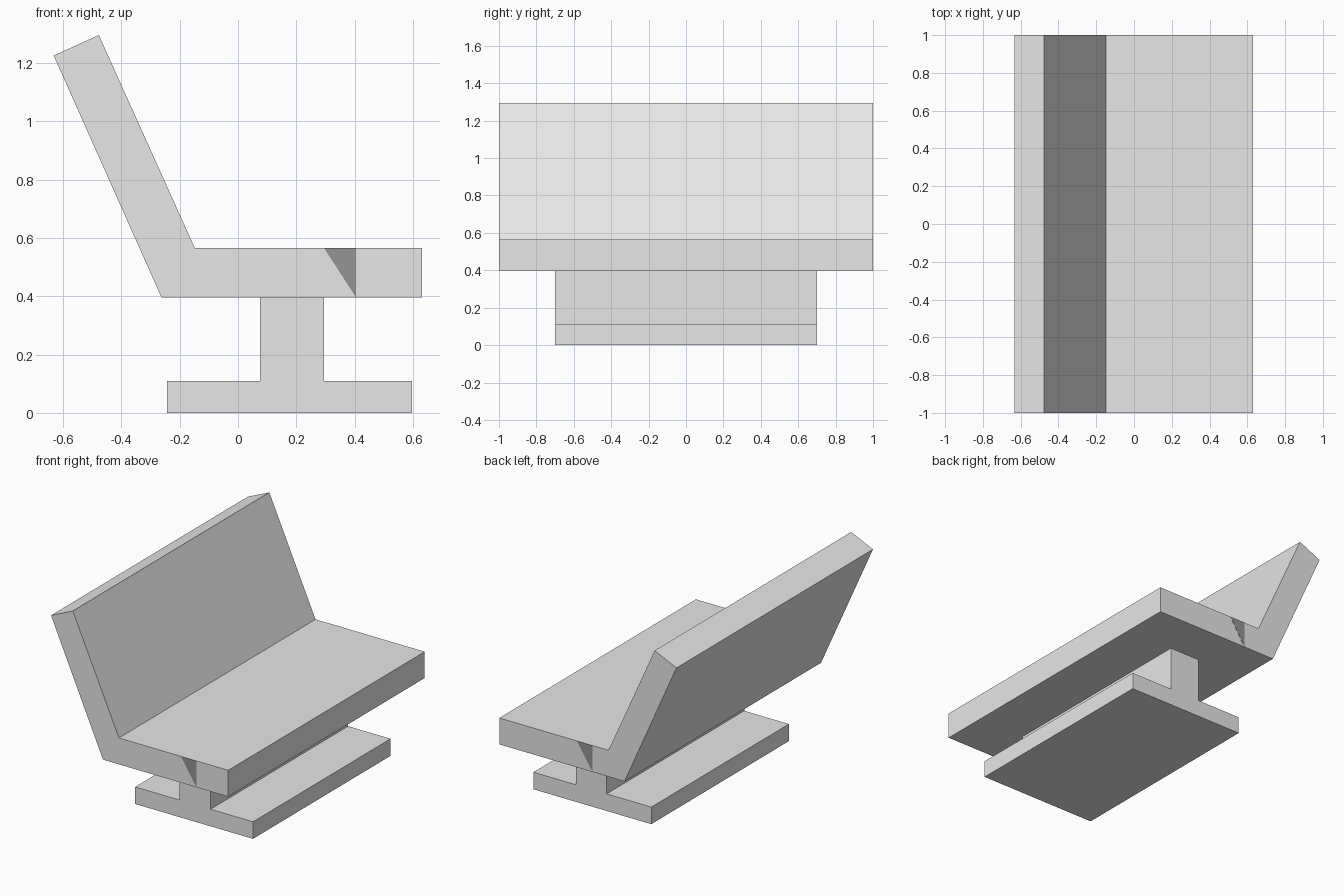
import bpy

if "Cube" in bpy.data.objects:
    bpy.data.objects.remove(bpy.data.objects["Cube"])


def material(name, value):
    mat = bpy.data.materials.new(name)
    mat.diffuse_color = (value, value, value, 1)
    mat.use_nodes = True
    mat.node_tree.nodes["Principled BSDF"].inputs["Base Color"].default_value = mat.diffuse_color
    return mat


def extrude(name, profile, y0, y1, mat):
    """Sweep an x-z outline (counter-clockwise seen from the front) from y0 to y1."""
    n = len(profile)
    verts = [(x, y, z) for y in (y0, y1) for x, z in profile]
    faces = [tuple(range(n)), tuple(range(2 * n - 1, n - 1, -1))]
    faces += [(i, i + n, (i + 1) % n + n, (i + 1) % n) for i in range(n)]
    mesh = bpy.data.meshes.new(name)
    mesh.from_pydata(verts, [], faces)
    mesh.materials.append(mat)
    obj = bpy.data.objects.new(name, mesh)
    bpy.context.collection.objects.link(obj)
    return obj


light_grey = material("light grey", 0.8)
dark_grey = material("dark grey", 0.3)

# Seat and leaning backrest in one bent slab
extrude("seat_and_backrest",
        [(-0.262, 0.395), (0.63, 0.395), (0.63, 0.565), (-0.148, 0.565),
         (-0.477, 1.295), (-0.632, 1.225)], -1, 1, light_grey)

# Pedestal: wide foot with a central upright
extrude("pedestal",
        [(-0.243, 0), (0.597, 0), (0.597, 0.11), (0.295, 0.11), (0.295, 0.395),
         (0.075, 0.395), (0.075, 0.11), (-0.243, 0.11)], -0.7, 0.7, light_grey)

# Dark triangular inlays on the slab ends, turned half round from each other
inlay = [(0.405, 0.395), (0.405, 0.565), (0.295, 0.565)]
centre = 0.185
extrude("front_end_inlay", inlay, -1.001, -0.999, dark_grey)
extrude("back_end_inlay", [(2 * centre - x, z) for x, z in reversed(inlay)],
        0.999, 1.001, dark_grey)
